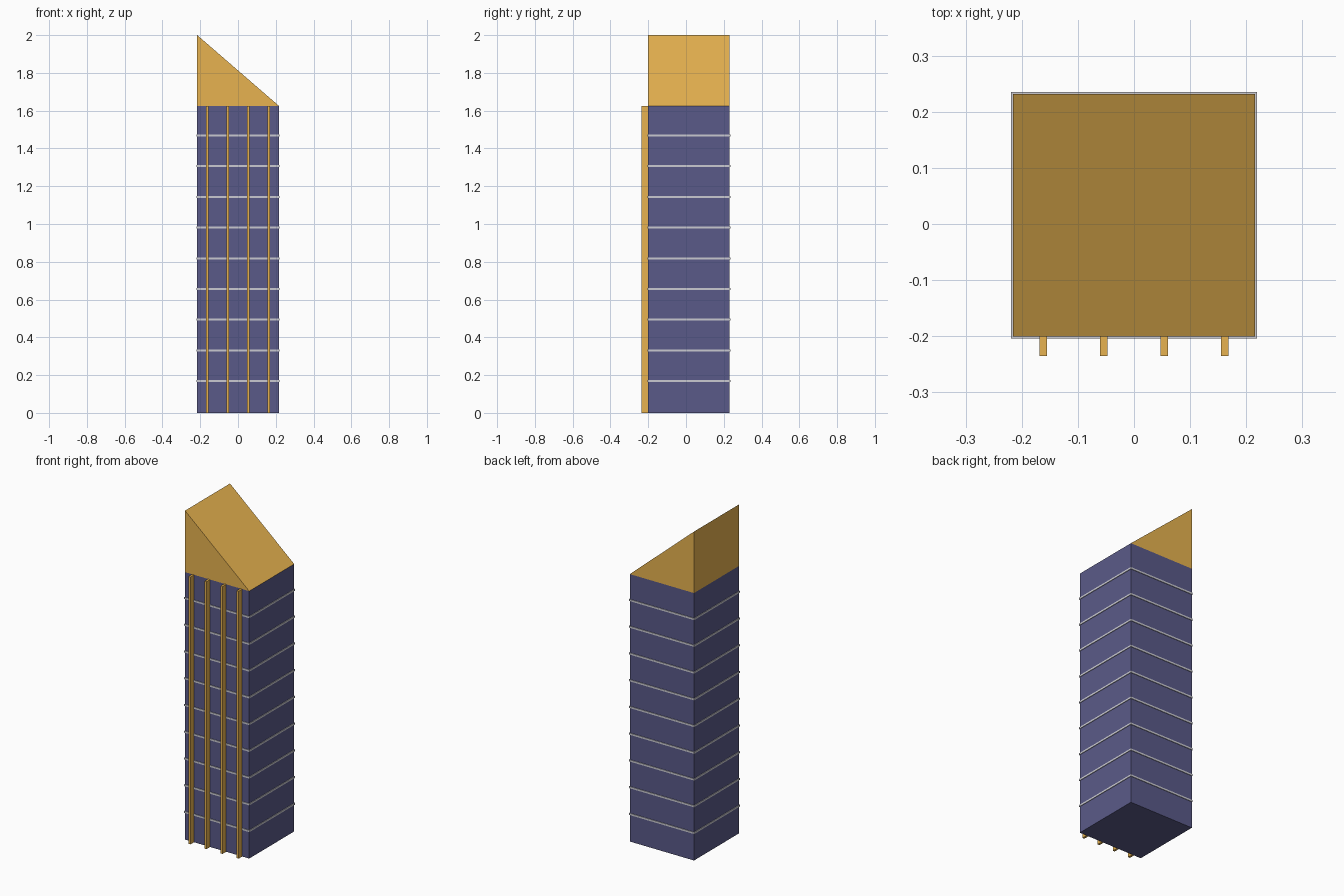
import bpy, bmesh

if "Cube" in bpy.data.objects:
    bpy.data.objects.remove(bpy.data.objects["Cube"])

W = 0.432            # square plan of the tower
H = 1.626            # height of the shaft
TOP = 2.0            # peak of the slanted crown
Y0, Y1 = -0.2005, 0.2315
FLOORS = 10
FINS = 4


def material(name, rgb):
    m = bpy.data.materials.new(name)
    m.diffuse_color = (*rgb, 1)
    m.use_nodes = True
    m.node_tree.nodes["Principled BSDF"].inputs["Base Color"].default_value = m.diffuse_color
    return m


def finish(bm, name, mat=None):
    bmesh.ops.recalc_face_normals(bm, faces=bm.faces)
    me = bpy.data.meshes.new(name)
    bm.to_mesh(me)
    bm.free()
    ob = bpy.data.objects.new(name, me)
    bpy.context.collection.objects.link(ob)
    if mat:
        me.materials.append(mat)
    return ob


def box(name, x0, x1, y0, y1, z0, z1, mat=None):
    bm = bmesh.new()
    bmesh.ops.create_cube(bm, size=1)
    for v in bm.verts:
        v.co.x = x1 if v.co.x > 0 else x0
        v.co.y = y1 if v.co.y > 0 else y0
        v.co.z = z1 if v.co.z > 0 else z0
    return finish(bm, name, mat)


blue = material("blue_glass", (0.102, 0.102, 0.25))
gold = material("gold", (0.80, 0.45, 0.08))
silver = material("silver", (0.60, 0.60, 0.65))

# Tower shaft
box("tower_shaft", -W / 2, W / 2, Y0, Y1, 0, H, blue)

# Thin floor bands, slightly proud of the walls
lip = 0.0035
for i in range(1, FLOORS):
    z = i * H / FLOORS
    box(f"floor_band_{i}", -W / 2 - lip, W / 2 + lip, Y0 - lip, Y1 + lip,
        z, z + 0.0108, silver)

# Vertical fins on the front
for i in range(FINS):
    x = -W / 2 + (i + 0.5) * W / FINS
    box(f"front_fin_{i + 1}", x - 0.0067, x + 0.0067, -0.235, Y0, 0, H, gold)

# Wedge crown: triangular profile extruded front to back
bm = bmesh.new()
profile = [(-W / 2, H), (W / 2, H), (-W / 2, TOP)]
face = bm.faces.new([bm.verts.new((x, Y0, z)) for x, z in profile])
ext = bmesh.ops.extrude_face_region(bm, geom=[face], use_keep_orig=True)
verts = [g for g in ext["geom"] if isinstance(g, bmesh.types.BMVert)]
bmesh.ops.translate(bm, verts=verts, vec=(0, Y1 - Y0, 0))
finish(bm, "slanted_crown", gold)
